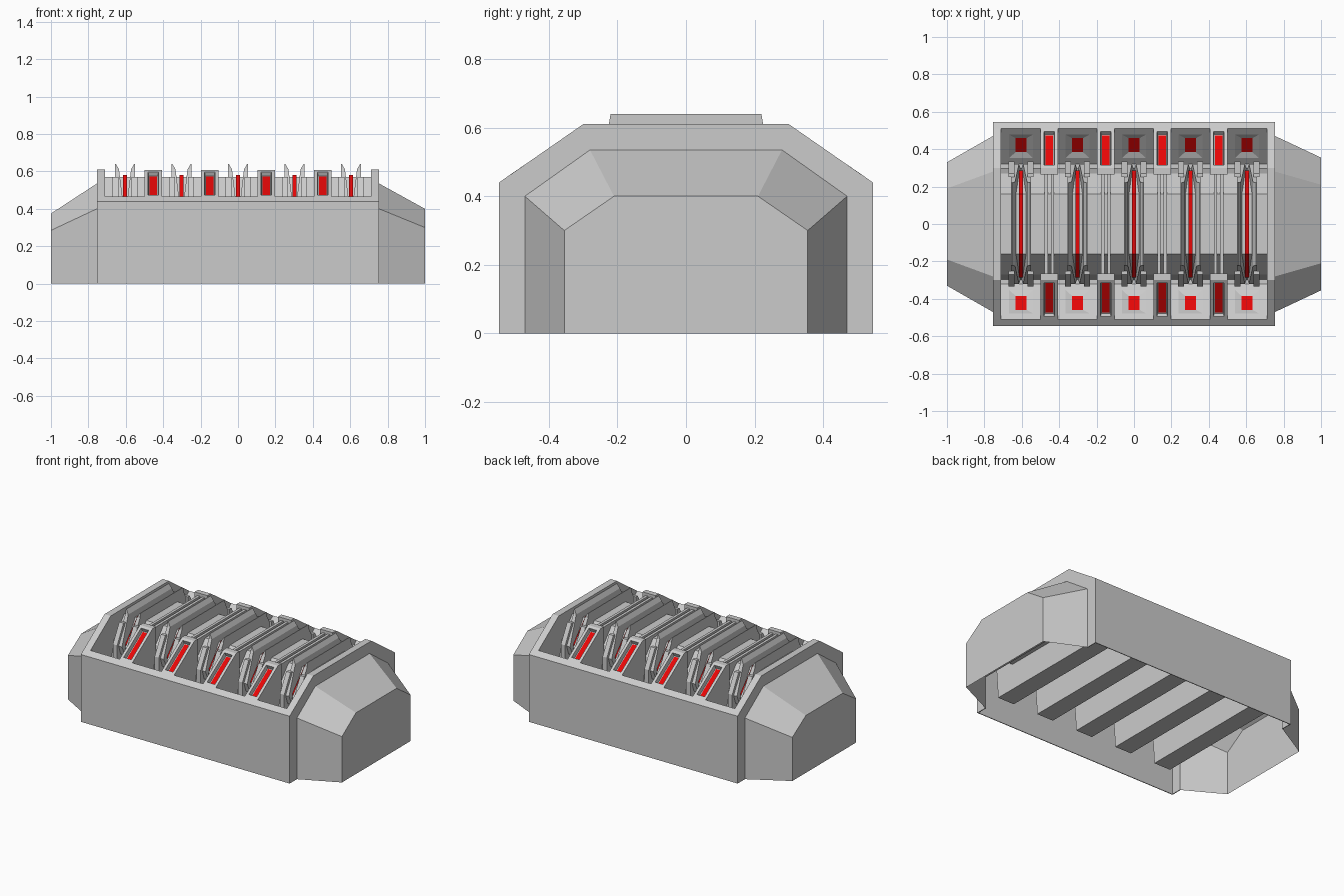
import bpy, bmesh

cube = bpy.data.objects.get("Cube")
if cube:
    bpy.data.objects.remove(cube, do_unlink=True)


def material(name, colour):
    m = bpy.data.materials.new(name)
    m.use_nodes = True
    m.diffuse_color = colour
    m.node_tree.nodes["Principled BSDF"].inputs["Base Color"].default_value = colour
    return m


GREY = material("stone grey", (0.6, 0.6, 0.6, 1))
RED = material("glowing red", (0.8, 0.002, 0.002, 1))


def finish(name, bm, mats):
    me = bpy.data.meshes.new(name)
    bm.to_mesh(me)
    bm.free()
    for m in mats:
        me.materials.append(m)
    ob = bpy.data.objects.new(name, me)
    bpy.context.collection.objects.link(ob)
    return ob


def mirrored(half):
    """Complete a front half profile of (y, z) with its back half."""
    return half + [(-y, z) for y, z in reversed(half)]


def prism(name, profile, x0, x1, mats=(GREY,), edit=None):
    """Extrude a (y, z) profile from x0 to x1."""
    bm = bmesh.new()
    a = [bm.verts.new((x0, y, z)) for y, z in profile]
    b = [bm.verts.new((x1, y, z)) for y, z in profile]
    bm.faces.new(a)
    bm.faces.new(b[::-1])
    for i in range(len(a)):
        j = (i + 1) % len(a)
        bm.faces.new((a[i], b[i], b[j], a[j]))
    bmesh.ops.recalc_face_normals(bm, faces=bm.faces)
    if edit:
        edit(bm)
    return finish(name, bm, mats)


def sunken_light(rim, bevel, depth, floor=0):
    """Sink a red panel into every sloped upper face."""
    def edit(bm):
        bm.normal_update()
        slopes = [f for f in bm.faces if 0.2 < f.normal.z < 0.95]
        for thickness, drop in ((rim, 0), (bevel, depth), (floor, 0)):
            if thickness:
                bmesh.ops.inset_individual(bm, faces=slopes, thickness=thickness,
                                           depth=-drop, use_even_offset=True)
        for f in slopes:
            f.material_index = 1
    return edit


# Long outer walls with a bevelled lip
for side, name in ((1, "front_wall"), (-1, "back_wall")):
    wall = [(-.545, 0), (-.545, .44), (-.51, .465), (-.51, .43), (-.54, .40), (-.54, 0)]
    prism(name, [(y * side, z) for y, z in wall], -.755, .755)

# Arched end frames with thin flanges reaching the ground
arch = mirrored([(-.545, .25), (-.545, .44), (-.30, .61)])
for s, name in ((1, "left"), (-1, "right")):
    prism(name + "_frame", arch, s * .71, s * .755)
    for d, end in ((1, "back"), (-1, "front")):
        flange = [(d * .47, 0), (d * .545, 0), (d * .545, .3), (d * .47, .3)]
        prism(f"{name}_{end}_flange", flange, s * .75, s * .755)


# Tapered end caps
def cap(name, s, w, shoulder, flat, top):
    bm = bmesh.new()
    inner = mirrored([(-.47, 0), (-.47, .40), (-.28, .535)])
    outer = mirrored([(-w, 0), (-w, shoulder), (-flat, top)])
    a = [bm.verts.new((s * .755, y, z)) for y, z in inner]
    b = [bm.verts.new((s, y, z)) for y, z in outer]
    for i in range(5):
        bm.faces.new((a[i], a[i + 1], b[i + 1], b[i]))
    bm.faces.new(b)
    bmesh.ops.recalc_face_normals(bm, faces=bm.faces)
    if sum(f.normal.x * s for f in bm.faces) < 0:
        bmesh.ops.reverse_faces(bm, faces=bm.faces)
    finish(name, bm, (GREY,))


cap("left_cap", 1, .355, .30, .21, .40)
cap("right_cap", -1, .33, .285, .19, .375)

# Central arched core
prism("core", mirrored([(-.30, .28), (-.27, .44), (-.16, .57)]), -.71, .71)


# Wedge fins: the inner face leans outward with height
def wedge(inner, s, start, rate):
    def edit(bm):
        for v in bm.verts:
            if abs(v.co.x - inner) < .001:
                v.co.x += s * (v.co.z - start) * rate
    return edit


fin = mirrored([(-.30, .38), (-.32, .44), (-.225, .61)])
fin_tip = mirrored([(-.225, .61), (-.22, .64)])
red_strip = mirrored([(-.285, .42), (-.285, .445), (-.16, .582)])
trench = mirrored([(-.33, .27), (-.51, .42), (-.51, .465), (-.32, .30)])
keel = mirrored([(-.46, .10), (-.48, .36), (-.33, .28)])
foot = [(-.335, .30), (-.335, .45), (-.27, .57), (-.25, .57), (-.25, .42)]
for i in range(5):
    x = (i - 2) * .302
    n = str(i + 1)
    prism("trench_" + n, trench, x - .106, x + .106, (GREY, RED),
          sunken_light(.043, .033, .01))
    prism("keel_" + n, keel, x - .06, x + .06)
    prism("red_strip_" + n, red_strip, x - .011, x + .011, (RED,))
    for s, side in ((1, "left"), (-1, "right")):
        low, high, outer = x + s * .011, x + s * .032, x + s * .053
        prism(f"{side}_fin_{n}", fin, low, outer, edit=wedge(low, s, .44, .124))
        prism(f"{side}_fin_tip_{n}", fin_tip, high, outer, edit=wedge(high, s, .61, .55))
        for d, end in ((1, "front"), (-1, "back")):
            prism(f"{end}_{side}_fin_foot_{n}", [(y * d, z) for y, z in foot],
                  x + s * .035, x + s * .066)

# Dividing bars with sunken red slots, joined by twin rails over the core
bar = [(-.51, .27), (-.51, .465), (-.30, .608), (-.265, .608), (-.265, .27)]
for i in range(4):
    x = (i - 1.5) * .302
    n = str(i + 1)
    for d, end in ((1, "front"), (-1, "back")):
        prism(f"{end}_bar_{n}", [(y * d, z) for y, z in bar], x - .046, x + .046,
              (GREY, RED), sunken_light(.018, .004, .025, .005))
    for s, side in ((1, "left"), (-1, "right")):
        prism(f"{side}_rail_{n}", mirrored([(-.27, .45), (-.27, .59)]),
              x + s * .008, x + s * .026)
